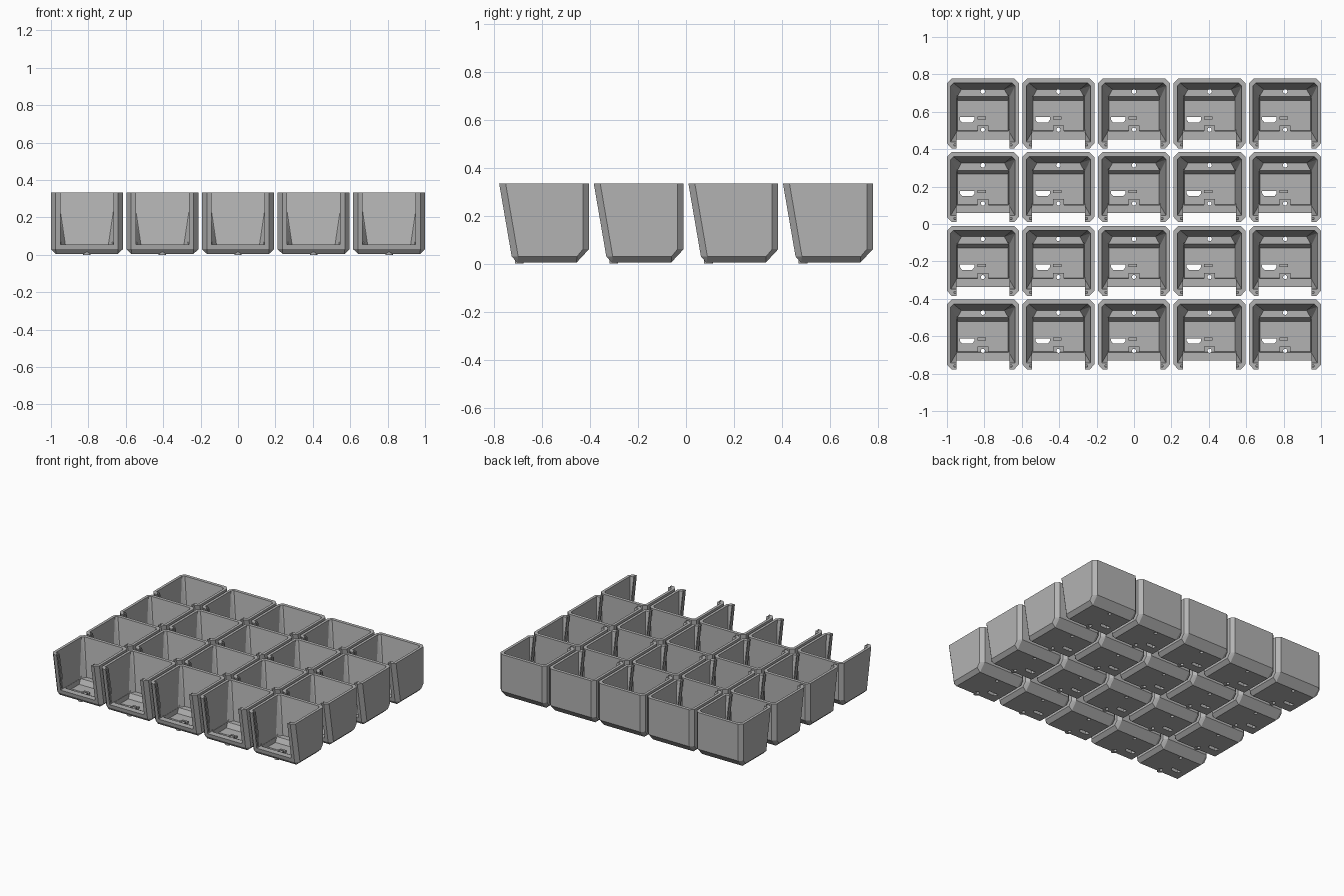
import bpy, bmesh, math
from mathutils import Vector

if "Cube" in bpy.data.objects:
    bpy.data.objects.remove(bpy.data.objects["Cube"])

W, D, H = 0.192, 0.374, 0.333      # half width, depth, height of one bin
PITCH_X, PITCH_Y = 0.404, 0.394

grey = bpy.data.materials.new("grey plastic")
grey.diffuse_color = (0.45, 0.45, 0.45, 1)
grey.use_nodes = True
grey.node_tree.nodes["Principled BSDF"].inputs["Base Color"].default_value = grey.diffuse_color


def hull(name, pts, mirror=True):
    """Convex solid from points, optionally mirrored in x."""
    bm = bmesh.new()
    for x, y, z in pts:
        bm.verts.new((x, y, z))
        if mirror:
            bm.verts.new((-x, y, z))
    res = bmesh.ops.convex_hull(bm, input=bm.verts)
    junk = {v for v in res["geom_interior"] + res["geom_unused"]
            if isinstance(v, bmesh.types.BMVert)}
    bmesh.ops.delete(bm, geom=list(junk), context='VERTS')
    bmesh.ops.dissolve_limit(bm, angle_limit=0.005, verts=bm.verts, edges=bm.edges)
    bmesh.ops.recalc_face_normals(bm, faces=bm.faces)
    me = bpy.data.meshes.new(name)
    bm.to_mesh(me)
    bm.free()
    me.materials.append(grey)
    ob = bpy.data.objects.new(name, me)
    bpy.context.collection.objects.link(ob)
    return ob


def box(name, x0, x1, y0, y1, z0, z1):
    return hull(name, [(x, y, z) for x in (x0, x1) for y in (y0, y1) for z in (z0, z1)], False)


def peg(name, x, y, r, z0, z1, n=16):
    return hull(name, [(x + r * math.cos(a), y + r * math.sin(a), z)
                       for z in (z0, z1) for a in (2 * math.pi * i / n for i in range(n))], False)


def front(z):
    """Depth of the leaning front at height z."""
    return (H - z) * 0.052 / 0.303


# outer body with chamfered corners, leaning front and sloped underside
body = hull("bin", [
    (W, 0.027, H), (0.167, 0, H), (0.167, D, H), (W, D - 0.025, H),
    (W, 0.079, 0.03), (0.167, 0.052, 0.03),
    (W, 0.324, 0.03), (W, D - 0.025, 0.06), (0.167, D, 0.06),
    (0.165, 0.075, 0.004), (0.165, 0.322, 0.004)])

# tapered cavity with corner gussets above the rear ledge
cavity = hull("cavity", [
    (0.172, 0.035, H + 0.002), (0.172, 0.335, H + 0.002), (0.157, 0.35, H + 0.002),
    (0.140, 0.090, 0.055), (0.140, 0.270, 0.055), (0.115, 0.316, 0.055)])
# floor well in front of the ledge
well = hull("well", [
    (0.139, 0.091, 0.07), (0.139, 0.286, 0.07),
    (0.135, 0.095, 0.02), (0.135, 0.257, 0.02)])
# open front above the sill
opening = box("opening", -0.142, 0.142, -0.1, 0.1, 0.055, 0.4)
# panel groove running down both front posts
groove = hull("groove", [(0.155, front(z) + d, z) for z in (0.06, 0.36) for d in (0.013, 0.024)])

# details on the floor
extras = [
    box("floor_bar", -0.13, 0.13, 0.128, 0.144, 0.012, 0.027),
    box("latch", -0.03, 0.03, 0.075, 0.123, 0.012, 0.05),
    box("stop_block", -0.03, 0.016, 0.155, 0.171, 0.012, 0.035),
    peg("foot", 0, 0.085, 0.02, 0, 0.015),
]
# through holes
holes = [
    peg("latch_hole", 0, 0.1, 0.011, -0.1, 0.2),
    peg("rear_hole", 0, 0.304, 0.012, -0.1, 0.1),
    hull("floor_slot", [(x, y, z) for z in (-0.1, 0.1) for x, y in (
        (-0.123, 0.167), (-0.045, 0.167), (-0.045, 0.153), (-0.057, 0.139),
        (-0.111, 0.139), (-0.123, 0.153))], False),
]

steps = ([(o, 'DIFFERENCE') for o in (cavity, well, opening, groove)]
         + [(o, 'UNION') for o in extras] + [(o, 'DIFFERENCE') for o in holes])
for ob, op in steps:
    m = body.modifiers.new(ob.name, 'BOOLEAN')
    m.object, m.operation, m.solver = ob, op, 'EXACT'
    ob.hide_render = True

bpy.context.view_layer.update()
dg = bpy.context.evaluated_depsgraph_get()
mesh = bpy.data.meshes.new_from_object(body.evaluated_get(dg))
mesh.materials.clear()
mesh.materials.append(grey)
for p in mesh.polygons:
    p.material_index = 0
    p.use_smooth = False
for ob in [body] + [o for o, _ in steps]:
    bpy.data.objects.remove(ob)

# grid of five by four bins
for r in range(4):
    for c in range(5):
        ob = bpy.data.objects.new(f"bin_row{r + 1}_column{c + 1}", mesh)
        ob.location = ((c - 2) * PITCH_X, (r - 1.5) * PITCH_Y - D / 2, 0)
        bpy.context.collection.objects.link(ob)
